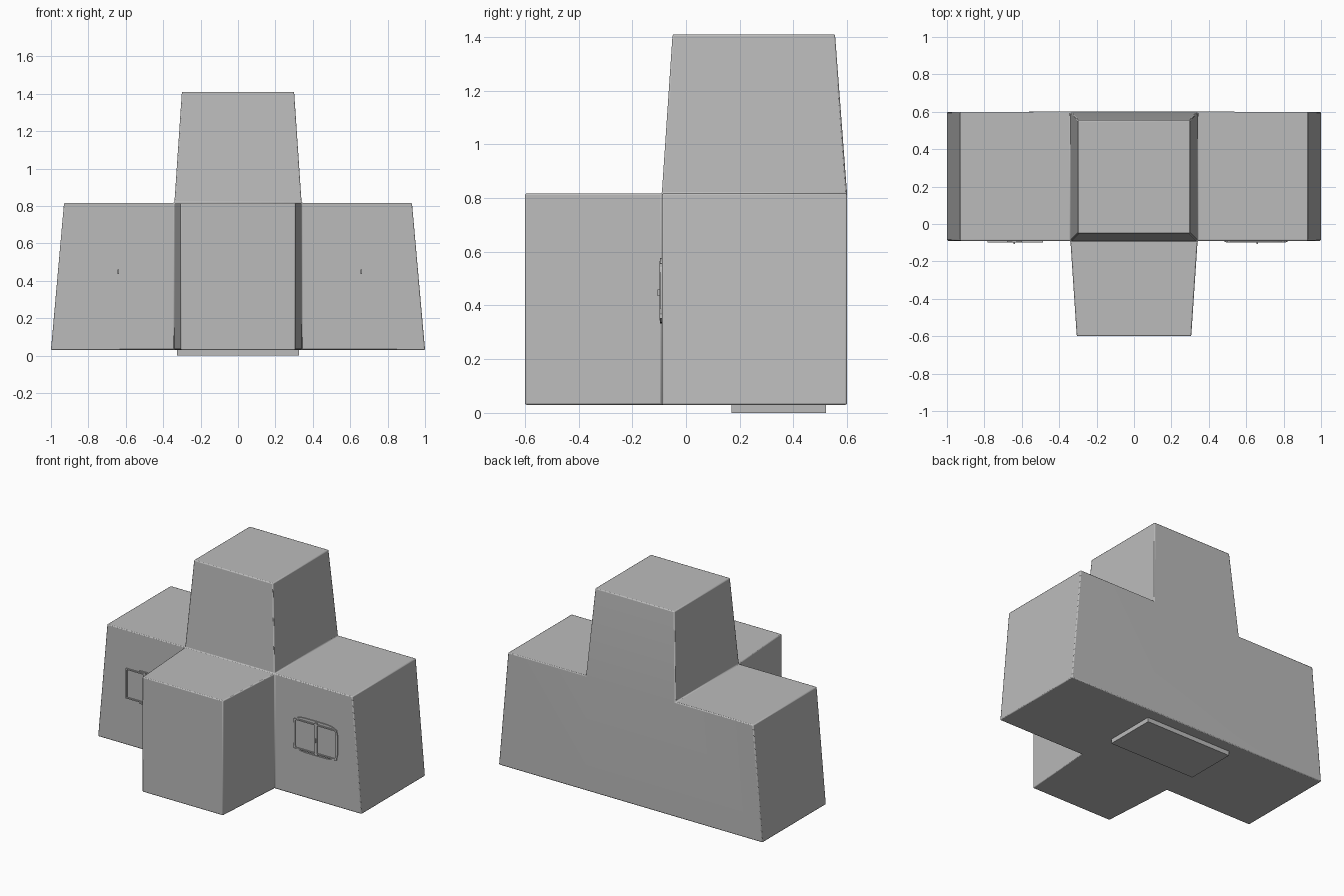
import bpy, bmesh, math
from mathutils import Vector

if "Cube" in bpy.data.objects:
    bpy.data.objects.remove(bpy.data.objects["Cube"])

grey = bpy.data.materials.new("plain grey")
grey.diffuse_color = (0.5, 0.5, 0.5, 1)
grey.use_nodes = True
grey.node_tree.nodes["Principled BSDF"].inputs["Base Color"].default_value = grey.diffuse_color


def finish(bm, name, bevel=0.0):
    bmesh.ops.recalc_face_normals(bm, faces=bm.faces)
    me = bpy.data.meshes.new(name)
    bm.to_mesh(me)
    bm.free()
    me.materials.append(grey)
    ob = bpy.data.objects.new(name, me)
    bpy.context.collection.objects.link(ob)
    if bevel:
        mod = ob.modifiers.new("soft edges", 'BEVEL')
        mod.width = bevel
        mod.segments = 2
        mod.limit_method = 'ANGLE'
        mod.angle_limit = math.radians(30)
        bpy.context.view_layer.objects.active = ob
        ob.select_set(True)
        bpy.ops.object.shade_smooth_by_angle(angle=math.radians(40))
        ob.select_set(False)
    return ob


def box(name, x0, x1, y0, y1, z0, z1):
    bm = bmesh.new()
    bmesh.ops.create_cube(bm, size=1)
    for v in bm.verts:
        v.co = Vector((x1 if v.co.x > 0 else x0,
                       y1 if v.co.y > 0 else y0,
                       z1 if v.co.z > 0 else z0))
    return finish(bm, name)


# Building: a long wing split in three bays, with tower and front room grown from the middle bay
FRONT, BACK, FLOOR, ROOF, BAY = -0.09, 0.6, 0.03, 0.817, 0.34
bm = bmesh.new()
rings = []
for low, high in ((-1, -0.93), (-BAY, -BAY), (BAY, BAY), (1, 0.93)):
    rings.append([bm.verts.new(c) for c in (
        (low, FRONT, FLOOR), (low, BACK, FLOOR), (high, BACK, ROOF), (high, FRONT, ROOF))])
bm.faces.new(rings[0])
bm.faces.new(rings[-1])
for a, b in zip(rings, rings[1:]):
    for i in range(4):
        j = (i + 1) % 4
        bm.faces.new((a[i], a[j], b[j], b[i]))
bmesh.ops.recalc_face_normals(bm, faces=bm.faces)


def grow(axis):
    face = next(f for f in bm.faces
                if abs(f.calc_center_median().x) < 0.01 and f.normal.dot(Vector(axis)) > 0.9)
    new = bmesh.ops.extrude_face_region(bm, geom=[face])
    bmesh.ops.delete(bm, geom=[face], context='FACES_ONLY')
    return [g for g in new['geom'] if isinstance(g, bmesh.types.BMVert)]


for v in grow((0, 0, 1)):                      # tapering tower
    v.co = (math.copysign(0.30, v.co.x), 0.555 if v.co.y > 0 else -0.05, 1.41)
bmesh.ops.recalc_face_normals(bm, faces=bm.faces)
room_face = [f for f in bm.faces if abs(f.calc_center_median().x) < 0.01
             and f.normal.y < -0.99 and f.calc_center_median().z < ROOF]
new = bmesh.ops.extrude_face_region(bm, geom=room_face)
bmesh.ops.delete(bm, geom=room_face, context='FACES_ONLY')
for v in new['geom']:                          # tapering front room
    if isinstance(v, bmesh.types.BMVert):
        v.co.x = math.copysign(0.306, v.co.x)
        v.co.y = -0.6
finish(bm, "building", 0.006)

# Doorstep slab under the building
box("base_slab", -0.325, 0.325, 0.17, 0.522, 0.0, 0.035)


# Windows: four thin frame bars and a centre post
def window(side, x0, x1, post):
    y0, y1, t = -0.098, -0.088, 0.008
    for z in (0.355, 0.552):
        box(side + "_window_rail", x0, x1, y0, y1, z - t / 2, z + t / 2)
    for x in (x0, x1):
        box(side + "_window_jamb", x - t / 2, x + t / 2, y0, y1, 0.351, 0.556)
    box(side + "_window_post", post - 0.009, post + 0.009, y0, y1, 0.345, 0.565)
    box(side + "_window_latch", post - 0.004, post + 0.004, -0.107, y1, 0.435, 0.46)


window("left", -0.78, -0.49, -0.64)
window("right", 0.495, 0.81, 0.658)
for z in (0.345, 0.563):
    box("left_window_cap", -0.68, -0.60, -0.097, -0.088, z - 0.004, z + 0.004)

# Rounded surround of the right window
bm = bmesh.new()


def outline(grow_by, y):
    pts = []
    for k in range(32):
        a = math.tau * k / 32
        c, s = math.cos(a), math.sin(a)
        pts.append(bm.verts.new((
            0.653 + (0.165 + grow_by) * math.copysign(abs(c) ** 0.4, c), y,
            0.455 + (0.118 + grow_by) * math.copysign(abs(s) ** 0.4, s))))
    return pts


loops = [outline(-0.004, -0.088), outline(-0.004, -0.096), outline(0.004, -0.096), outline(0.004, -0.088)]
for a, b in zip(loops, loops[1:] + loops[:1]):
    for i in range(32):
        j = (i + 1) % 32
        bm.faces.new((a[i], a[j], b[j], b[i]))
finish(bm, "right_window_surround")
